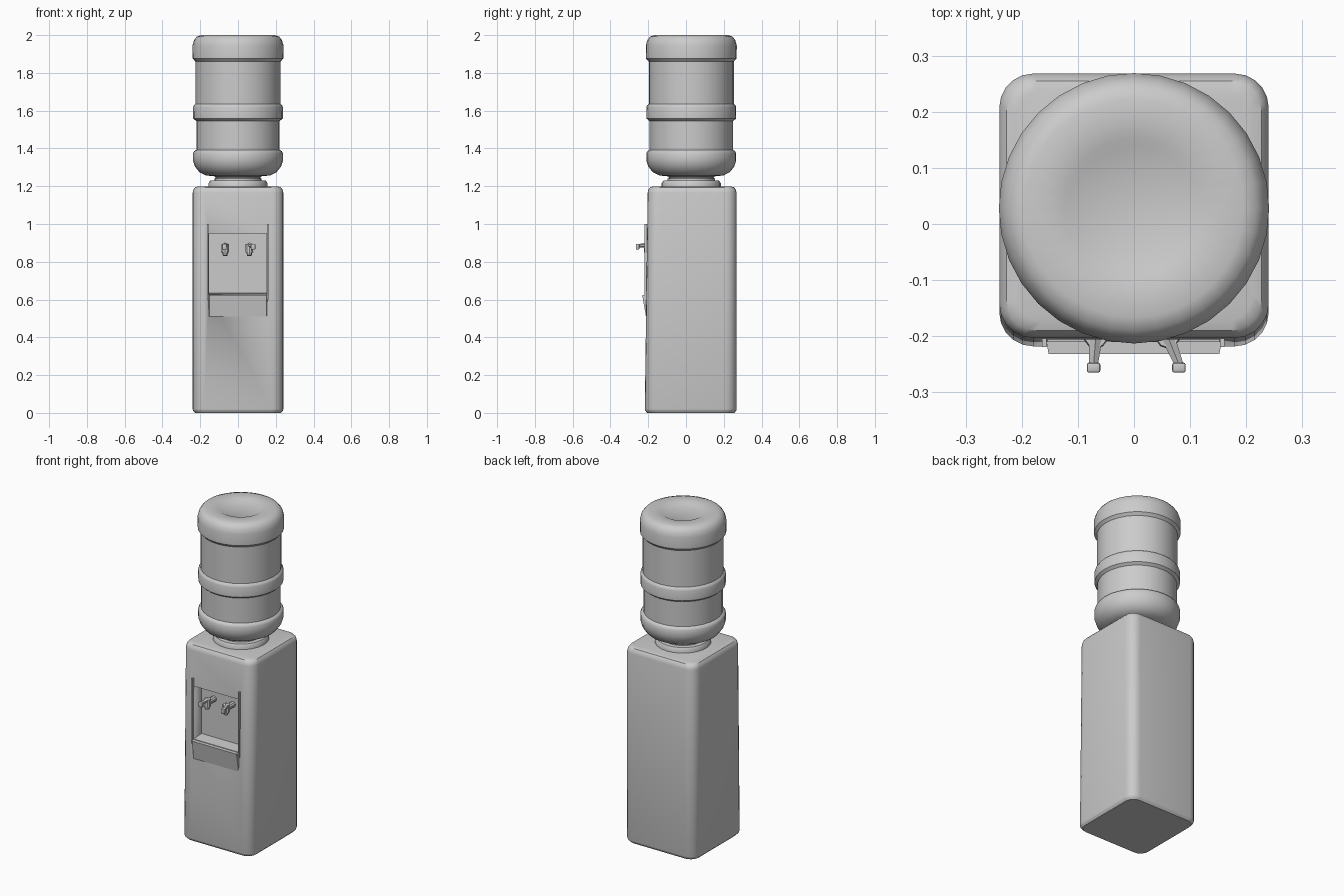
import bpy, bmesh, math
from mathutils import Vector, Matrix

cube = bpy.data.objects.get("Cube")
if cube:
    bpy.data.objects.remove(cube, do_unlink=True)

grey = bpy.data.materials.new("plain grey")
grey.use_nodes = True
GREY = (0.6, 0.6, 0.6, 1)
grey.diffuse_color = GREY
grey.node_tree.nodes["Principled BSDF"].inputs["Base Color"].default_value = GREY


def finish(name, bm, angle=35):
    """Turn a bmesh into a shaded object."""
    bmesh.ops.recalc_face_normals(bm, faces=bm.faces)
    mesh = bpy.data.meshes.new(name)
    bm.to_mesh(mesh)
    bm.free()
    mesh.materials.append(grey)
    mesh.shade_smooth()
    mesh.set_sharp_from_angle(angle=math.radians(angle))
    ob = bpy.data.objects.new(name, mesh)
    bpy.context.scene.collection.objects.link(ob)
    return ob


def loft(name, rings):
    """Skin a stack of equal rings and cap both ends."""
    bm = bmesh.new()
    loops = [[bm.verts.new(p) for p in ring] for ring in rings]
    n = len(loops[0])
    for a, b in zip(loops, loops[1:]):
        for i in range(n):
            j = (i + 1) % n
            bm.faces.new((a[i], a[j], b[j], b[i]))
    bm.faces.new(loops[0])
    bm.faces.new(loops[-1])
    return finish(name, bm)


def lathe(name, profile, sides, y=0.028):
    """Revolve (radius, height) pairs about a vertical axis."""
    turns = [2 * math.pi * i / sides for i in range(sides)]
    return loft(name, [[(r * math.cos(t), y + r * math.sin(t), z) for t in turns]
                       for r, z in profile])


def rounded_ring(inset, front, z, radius=0.06, steps=5):
    """Rounded rectangle outline of the cabinet at one height."""
    hx, y0, y1 = 0.24 - inset, front + inset, 0.268 - inset
    r = radius - inset * 0.5
    ring = []
    for k, (cx, cy) in enumerate([(hx - r, y1 - r), (r - hx, y1 - r),
                                  (r - hx, y0 + r), (hx - r, y0 + r)]):
        for s in range(steps + 1):
            t = math.pi / 2 * (k + s / steps)
            ring.append((cx + r * math.cos(t), cy + r * math.sin(t), z))
    return ring


def box(name, lo, hi, bevel=0.0, taper=None):
    bm = bmesh.new()
    bmesh.ops.create_cube(bm, size=1)
    lo, hi = Vector(lo), Vector(hi)
    for v in bm.verts:
        v.co = (lo + hi) / 2 + v.co * (hi - lo)
        if taper:
            taper(v.co)
    if bevel:
        bmesh.ops.bevel(bm, geom=bm.edges[:], offset=bevel, segments=2,
                        profile=0.5, affect='EDGES')
    return finish(name, bm)


def rod(name, start, end, r1, r2, sides=10):
    start, end = Vector(start), Vector(end)
    axis = end - start
    bm = bmesh.new()
    turn = axis.to_track_quat('Z', 'Y').to_matrix().to_4x4()
    bmesh.ops.create_cone(bm, cap_ends=True, segments=sides, radius1=r1, radius2=r2,
                          depth=axis.length,
                          matrix=Matrix.Translation((start + end) / 2) @ turn)
    return finish(name, bm)


# Cabinet with a gently leaning front and rounded top rim
cabinet = loft("cabinet", [rounded_ring(i, f, z) for i, f, z in (
    (0.012, -0.217, 0), (0.002, -0.218, 0.012), (0, -0.218, 0.02), (0, -0.203, 1.165),
    (0.004, -0.203, 1.182), (0.013, -0.203, 1.194), (0.03, -0.203, 1.199))])

# Sloping lip below the dispensing bay
def lip_shape(co):
    if co.y < -0.2:
        co.y = -0.232 if co.z > 0.57 else -0.212
        co.x *= 0.95

drip_lip = box("drip_lip", (-0.16, -0.19, 0.51), (0.16, -0.232, 0.625), taper=lip_shape)


# Dispensing bay: splayed walls and a floor that falls to the back
def bay_shape(co):
    if co.y > -0.2:
        co.x *= 0.97
        if co.z < 0.8:
            co.z += 0.012

cutter = box("bay_cutter", (-0.157, -0.3, 0.622), (0.155, -0.135, 0.95), taper=bay_shape)
cutter.hide_render = True
for part in (cabinet,):
    mod = part.modifiers.new("bay", 'BOOLEAN')
    mod.object = cutter
    mod.solver = 'EXACT'
    bpy.context.view_layer.objects.active = part
    bpy.ops.object.modifier_apply(modifier=mod.name)
bpy.data.objects.remove(cutter, do_unlink=True)

# Slim raised edges beside the bay
for side, x in (("right", -0.16), ("left", 0.157)):
    box(side + "_bay_edge", (x - 0.004, -0.219, 0.6), (x + 0.004, -0.2, 1.0))

# Two taps: stem, valve body, spout and push lever
for side, x, lean in (("right", -0.068, -0.004), ("left", 0.06, 0.02)):
    rod(side + "_tap_stem", (x, -0.13, 0.87), (x, -0.2, 0.87), 0.018, 0.016)
    rod(side + "_tap_body", (x, -0.2, 0.895), (x, -0.2, 0.85), 0.02, 0.022)
    rod(side + "_tap_spout", (x, -0.2, 0.852), (x, -0.204, 0.832), 0.017, 0.012)
    rod(side + "_tap_lever", (x, -0.2, 0.888), (x + lean, -0.25, 0.885), 0.014, 0.009, 6)
    box(side + "_tap_paddle", (x + lean - 0.012, -0.265, 0.865),
        (x + lean + 0.012, -0.247, 0.895), bevel=0.004)

# Collar and neck seat
lathe("bottle_collar", [(0.157, 1.19), (0.157, 1.215), (0.148, 1.229), (0.125, 1.231)], 24)
lathe("bottle_neck", [(0.125, 1.22), (0.125, 1.24), (0.118, 1.245), (0.13, 1.262)], 24)

# Upturned bottle with three raised bands
lathe("water_bottle", [
    (0.12, 1.252), (0.17, 1.257), (0.205, 1.275), (0.228, 1.305), (0.238, 1.335),
    (0.238, 1.375), (0.232, 1.386), (0.221, 1.392), (0.221, 1.545), (0.237, 1.558),
    (0.238, 1.618), (0.234, 1.628), (0.225, 1.636), (0.225, 1.86), (0.24, 1.876),
    (0.241, 1.945), (0.233, 1.973), (0.218, 1.992), (0.195, 2.0),
    (0.125, 1.998), (0.11, 1.99)], 32)
